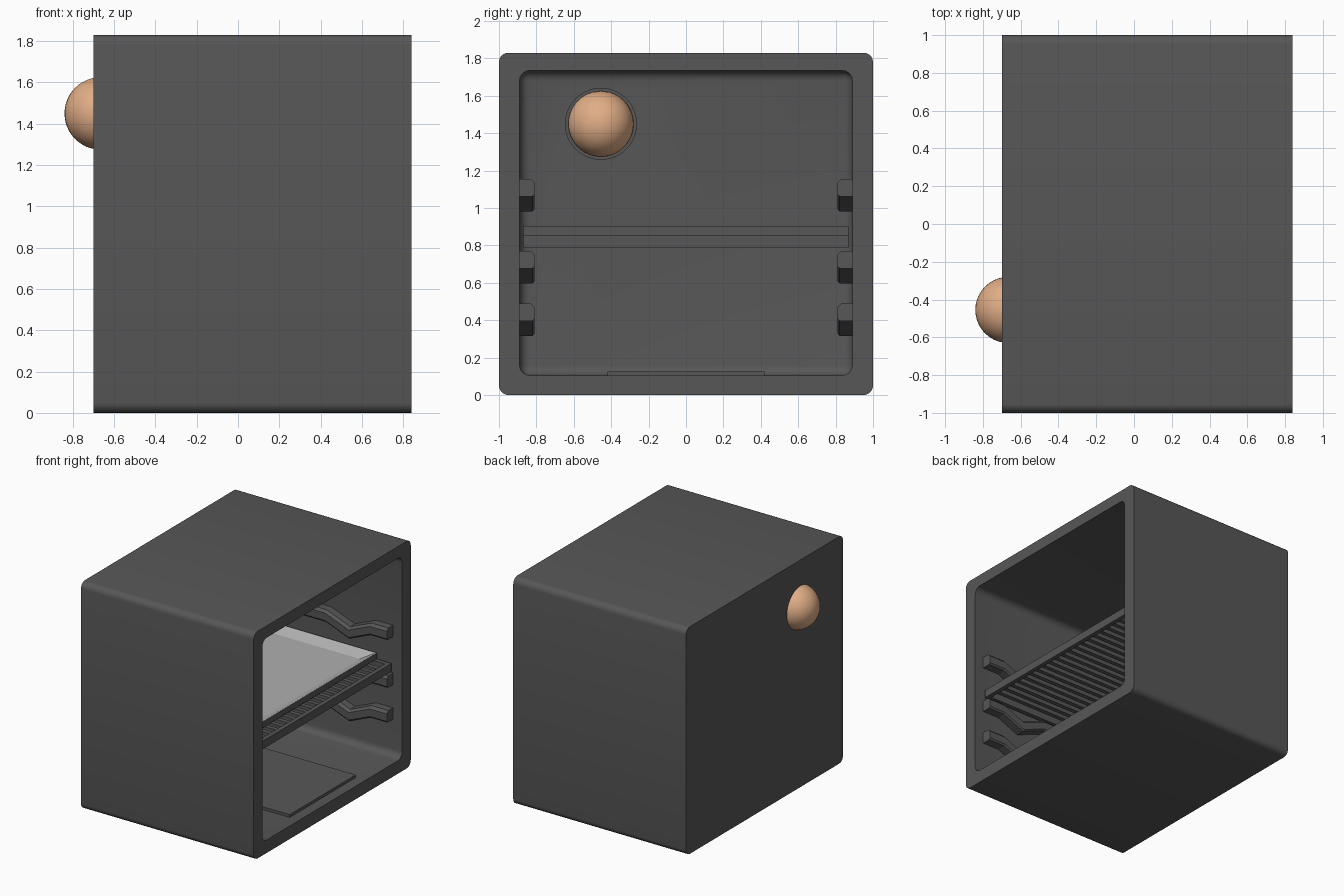
import bpy, bmesh, math
from mathutils import Matrix

if "Cube" in bpy.data.objects:
    bpy.data.objects.remove(bpy.data.objects["Cube"])


def material(name, rgb):
    m = bpy.data.materials.new(name)
    m.diffuse_color = (*rgb, 1)
    m.use_nodes = True
    m.node_tree.nodes["Principled BSDF"].inputs["Base Color"].default_value = m.diffuse_color
    return m


DARK = material("dark enamel", (0.095, 0.095, 0.095))
LIGHT = material("pale metal", (0.43, 0.43, 0.43))
GLOW = material("warm lamp", (0.75, 0.42, 0.24))


def finish(name, bm, mats, smooth=True):
    bmesh.ops.recalc_face_normals(bm, faces=bm.faces)
    me = bpy.data.meshes.new(name)
    bm.to_mesh(me)
    bm.free()
    ob = bpy.data.objects.new(name, me)
    bpy.context.collection.objects.link(ob)
    for m in mats:
        me.materials.append(m)
    if smooth:
        shade(ob)
    return ob


def shade(ob):
    bpy.ops.object.select_all(action='DESELECT')
    ob.select_set(True)
    bpy.context.view_layer.objects.active = ob
    bpy.ops.object.shade_smooth_by_angle(angle=math.radians(35))


def add_box(bm, x, y, z):
    mat = Matrix.Translation((sum(x) / 2, sum(y) / 2, sum(z) / 2)) @ Matrix.Diagonal(
        (x[1] - x[0], y[1] - y[0], z[1] - z[0], 1))
    return bmesh.ops.create_cube(bm, size=1, matrix=mat)['verts']


def rounded_box(name, x, y, z, r, pick):
    """Box with the edges chosen by pick(direction, midpoint) rounded."""
    bm = bmesh.new()
    add_box(bm, x, y, z)
    edges = [e for e in bm.edges
             if pick((e.verts[0].co - e.verts[1].co).normalized(),
                     (e.verts[0].co + e.verts[1].co) / 2)]
    bmesh.ops.bevel(bm, geom=edges, offset=r, segments=5, profile=0.5, affect='EDGES')
    return finish(name, bm, [DARK])


def cut(ob, cutter):
    mod = ob.modifiers.new("cut", 'BOOLEAN')
    mod.operation, mod.solver, mod.object = 'DIFFERENCE', 'EXACT', cutter
    bpy.context.view_layer.objects.active = ob
    bpy.ops.object.modifier_apply(modifier=mod.name)
    bpy.data.objects.remove(cutter)


def along_x(d, mid):
    return abs(d.x) > 0.9


# Oven shell: rounded block, hollowed from the open +x side
BACK = -0.60
shell = rounded_box("oven_shell", (-0.70, 0.84), (-1, 1), (0, 1.83), 0.05, along_x)
cut(shell, rounded_box("cavity_cutter", (BACK, 1.0), (-0.89, 0.89), (0.105, 1.735), 0.055,
                       lambda d, m: along_x(d, m) or m.x < BACK + 0.01))

# Round lamp recess in the back wall
LAMP = (-0.665, -0.455, 1.45)
bm = bmesh.new()
bmesh.ops.create_cone(bm, cap_ends=True, segments=48, radius1=0.19, radius2=0.19, depth=0.2,
                      matrix=Matrix.Translation((-0.56, LAMP[1], LAMP[2])) @ Matrix.Rotation(math.pi / 2, 4, 'Y'))
cut(shell, finish("recess_cutter", bm, [DARK]))
shade(shell)

# Lamp bulb
bm = bmesh.new()
bmesh.ops.create_uvsphere(bm, u_segments=40, v_segments=24, radius=0.175,
                          matrix=Matrix.Translation(LAMP))
finish("lamp_bulb", bm, [GLOW])

# Wavy shelf rails, three on each side wall
wave = [(0.76, 0), (0.61, 0), (0.42, -0.08), (0.21, 0), (0.0, 0), (-0.21, -0.08), (-0.40, 0), (-0.55, 0)]
for side, label in ((-1, "front"), (1, "rear")):
    for i, top in enumerate((0.49, 0.77, 1.155)):
        bm = bmesh.new()
        rings = []
        for x, dz in wave:
            rings.append([bm.verts.new((x, side * y, top + dz + z)) for y, z in
                          ((0.895, 0), (0.83, 0), (0.81, -0.02), (0.81, -0.08), (0.82, -0.093), (0.895, -0.093))])
        for a, b in zip(rings, rings[1:]):
            for k in range(6):
                bm.faces.new((a[k], a[k - 1], b[k - 1], b[k]))
        bm.faces.new(rings[0])
        bm.faces.new(rings[-1])
        finish(f"{label}_rail_{i + 1}", bm, [DARK], False)

# Wire rack: frame with bars running front to back
bm = bmesh.new()
for x in ((0.725, 0.76), (-0.55, -0.515)):
    add_box(bm, x, (-0.87, 0.87), (0.79, 0.855))
for s in (-1, 1):
    add_box(bm, (-0.515, 0.725), sorted((s * 0.835, s * 0.87)), (0.79, 0.855))
BARS = 21
for i in range(BARS):
    y = -0.835 + 1.67 * (i + 1) / (BARS + 1)
    add_box(bm, (-0.515, 0.725), (y - 0.018, y + 0.018), (0.80, 0.85))
finish("wire_rack", bm, [DARK], False)

# Baking tray: dark body, pale sloped inside
bm = bmesh.new()
X0, X1, Y = -0.50, 0.63, 0.87


def rect(inset, z):
    return [bm.verts.new((x, y, z)) for x, y in (
        (X0 + inset, -Y + inset), (X1 - inset, -Y + inset), (X1 - inset, Y - inset), (X0 + inset, Y - inset))]


loops = [rect(0, 0.856), rect(0, 0.905), rect(0.01, 0.905), rect(0.09, 0.866)]
bm.faces.new(loops[0])
for n, (a, b) in enumerate(zip(loops, loops[1:])):
    for k in range(4):
        bm.faces.new((a[k - 1], a[k], b[k], b[k - 1])).material_index = int(n > 0)
bm.faces.new(loops[-1]).material_index = 1
finish("baking_tray", bm, [DARK, LIGHT], False)

# Floor cover plate
bm = bmesh.new()
add_box(bm, (-0.45, 0.755), (-0.42, 0.42), (0.10, 0.127))
finish("floor_plate", bm, [DARK], False)
